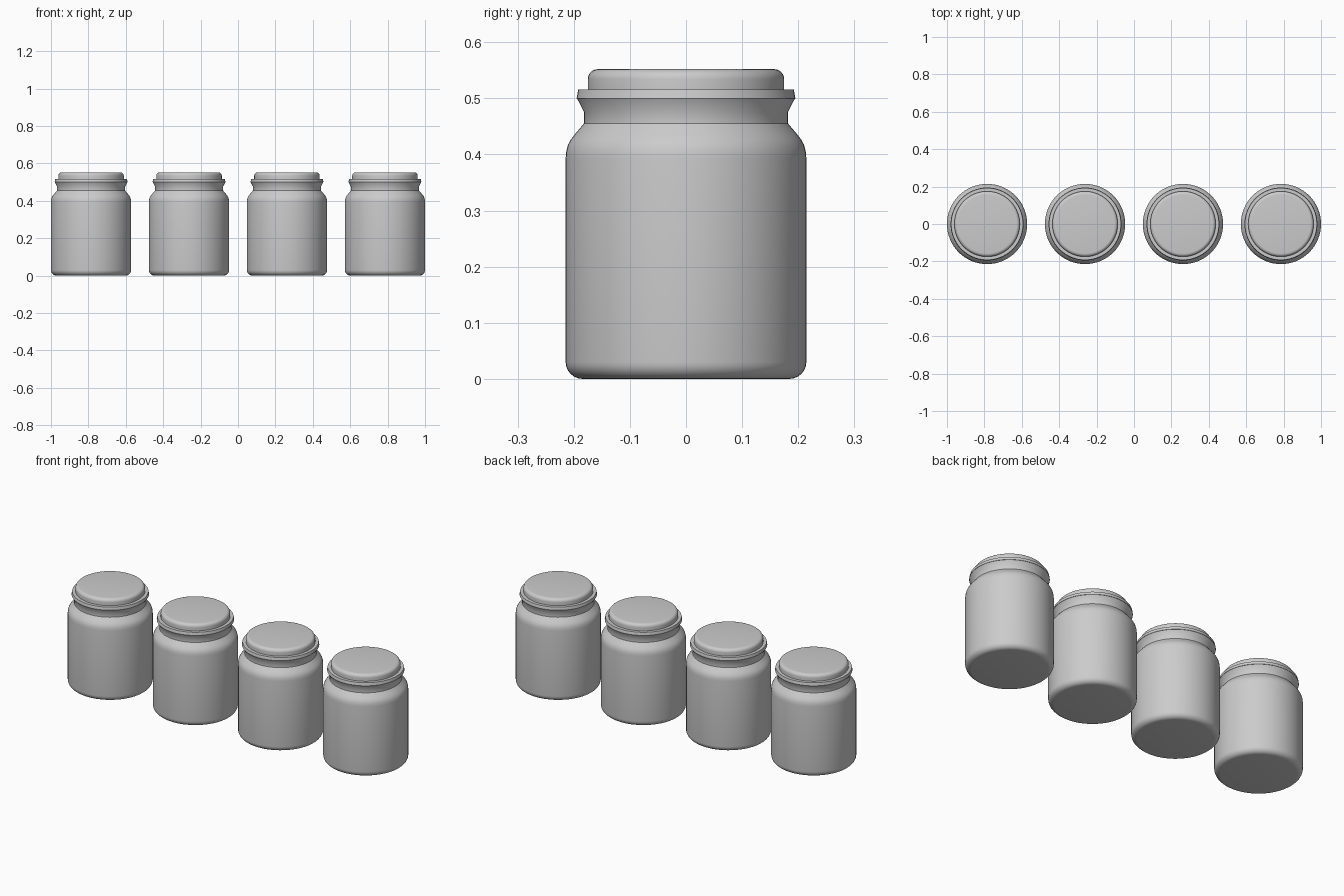
import bpy, math

if "Cube" in bpy.data.objects:
    bpy.data.objects.remove(bpy.data.objects["Cube"])

SEGMENTS = 64
SPACING = 0.5237


def arc(cx, cz, r, start, end, steps=6):
    # Points of a rounded corner, angles in degrees
    pts = []
    for i in range(steps + 1):
        a = math.radians(start + (end - start) * i / steps)
        pts.append((cx + r * math.cos(a), cz + r * math.sin(a)))
    return pts


def lathe(name, profile, x):
    # Revolve an (r, z) profile about z, closed with flat caps
    verts, faces = [], []
    for r, z in profile:
        for s in range(SEGMENTS):
            a = 2 * math.pi * s / SEGMENTS
            verts.append((r * math.cos(a), r * math.sin(a), z))
    for i in range(len(profile) - 1):
        for s in range(SEGMENTS):
            t = (s + 1) % SEGMENTS
            b, c = i * SEGMENTS, (i + 1) * SEGMENTS
            faces.append((b + s, b + t, c + t, c + s))
    faces.append(tuple(reversed(range(SEGMENTS))))
    last = (len(profile) - 1) * SEGMENTS
    faces.append(tuple(range(last, last + SEGMENTS)))
    mesh = bpy.data.meshes.new(name)
    mesh.from_pydata(verts, [], faces)
    obj = bpy.data.objects.new(name, mesh)
    obj.location.x = x
    bpy.context.collection.objects.link(obj)
    bpy.ops.object.select_all(action='DESELECT')
    obj.select_set(True)
    bpy.context.view_layer.objects.active = obj
    bpy.ops.object.shade_smooth_by_angle(angle=math.radians(30))
    return obj


# Jar: rounded base, straight wall, sloping shoulder, neck and flared mouth
jar_profile = arc(0.1845, 0.03, 0.03, -90, 0) + [
    (0.2145, 0.393), (0.2135, 0.405), (0.2105, 0.417), (0.205, 0.427),
    (0.198, 0.436), (0.182, 0.455), (0.182, 0.476), (0.194, 0.4995)]

# Lid: thin rim with a raised, round-edged top
lid_profile = [(0.195, 0.5), (0.192, 0.516), (0.175, 0.516)] + \
    arc(0.157, 0.534, 0.018, 0, 90)

for i in range(4):
    x = (i - 1.5) * SPACING
    lathe(f"jar_{i + 1}", jar_profile, x)
    lathe(f"lid_{i + 1}", lid_profile, x)
